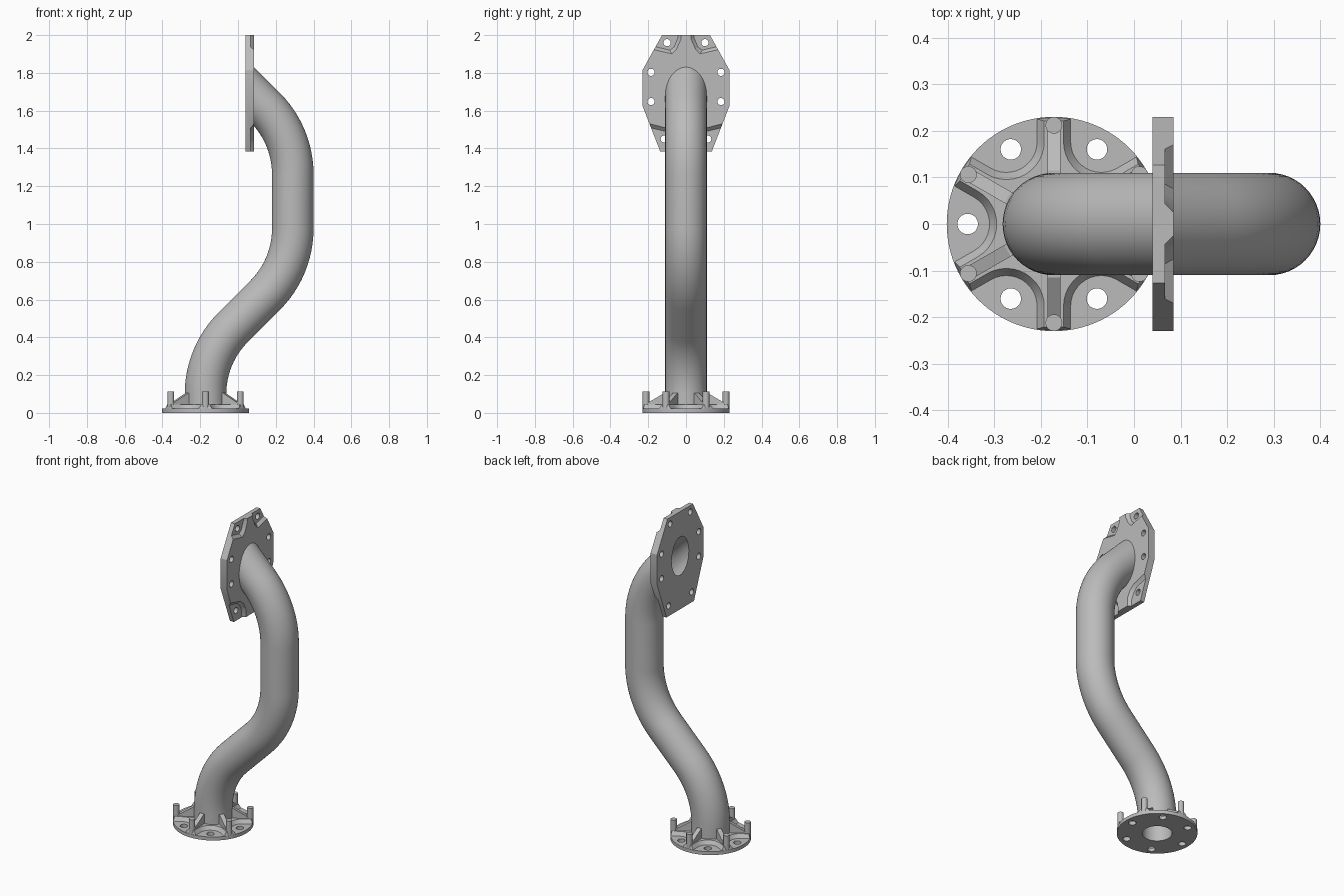
import bpy, bmesh
from math import sin, cos, pi, radians, tan
from mathutils import Vector, Matrix

if "Cube" in bpy.data.objects:
    bpy.data.objects.remove(bpy.data.objects["Cube"])

grey = bpy.data.materials.new("cast grey")
grey.use_nodes = True
grey.diffuse_color = (0.5, 0.5, 0.5, 1)
grey.node_tree.nodes["Principled BSDF"].inputs["Base Color"].default_value = (0.5, 0.5, 0.5, 1)

BASE_X = -0.172          # centre of the round flange
PIPE_R, BORE_R = 0.11, 0.085


def loft(name, rings):
    """Closed solid through a list of rings with equal point counts."""
    bm = bmesh.new()
    rows = [[bm.verts.new(p) for p in ring] for ring in rings]
    n = len(rows[0])
    for a, b in zip(rows, rows[1:]):
        for i in range(n):
            bm.faces.new((a[i], a[(i + 1) % n], b[(i + 1) % n], b[i]))
    bm.faces.new(rows[0])
    bm.faces.new(rows[-1])
    bmesh.ops.recalc_face_normals(bm, faces=bm.faces)
    mesh = bpy.data.meshes.new(name)
    bm.to_mesh(mesh)
    bm.free()
    mesh.materials.append(grey)
    obj = bpy.data.objects.new(name, mesh)
    bpy.context.collection.objects.link(obj)
    return obj


def circle(x, y, z, r, n=32):
    return [Vector((x + r * cos(2 * pi * i / n), y + r * sin(2 * pi * i / n), z)) for i in range(n)]


def rod(name, x, y, z0, z1, r, r1=None, n=32):
    return loft(name, [circle(x, y, z0, r, n), circle(x, y, z1, r1 or r, n)])


def activate(obj):
    bpy.ops.object.select_all(action='DESELECT')
    obj.select_set(True)
    bpy.context.view_layer.objects.active = obj


def boolean(obj, tool, operation='DIFFERENCE', keep=False):
    activate(obj)
    mod = obj.modifiers.new("cut", 'BOOLEAN')
    mod.object, mod.operation, mod.solver = tool, operation, 'EXACT'
    bpy.ops.object.modifier_apply(modifier=mod.name)
    if not keep:
        bpy.data.objects.remove(tool)


def around(obj, angle):
    """Turn a part built around the origin and set it on the base axis."""
    obj.data.transform(Matrix.Translation((BASE_X, 0, 0)) @ Matrix.Rotation(angle, 4, 'Z'))
    return obj


# Pipe centreline: straight runs joined by 45 degree bends
BEND = 0.5


def centreline(start_z, end_x):
    corners = [Vector((BASE_X, 0, start_z)), Vector((BASE_X, 0, 0.307)),
               Vector((0.29, 0, 0.769)), Vector((0.29, 0, 1.47)),
               Vector((end_x, 0, 1.76 - end_x))]
    path = [(corners[0], Vector((0, 0, 1)))]
    for a, b, c in zip(corners, corners[1:], corners[2:]):
        u, v = (b - a).normalized(), (c - b).normalized()
        begin = b - u * BEND * tan(pi / 8)
        side = (v - u * u.dot(v)).normalized()
        for i in range(13):
            t = radians(45) * i / 12
            path.append((begin + BEND * (u * sin(t) + side * (1 - cos(t))),
                         u * cos(t) + side * sin(t)))
    path.append((corners[-1], v))
    return path


def sweep(name, r, start_z, end_x, n=48):
    rings = []
    for centre, tangent in centreline(start_z, end_x):
        across = Vector((tangent.z, 0, -tangent.x))
        rings.append([centre + r * (across * cos(2 * pi * i / n) + Vector((0, sin(2 * pi * i / n), 0)))
                      for i in range(n)])
    # mitre the upper end to the upright plate
    rings[-1] = [p + tangent * ((end_x - p.x) / tangent.x) for p in rings[-1]]
    return loft(name, rings)


pipe = sweep("pipe", PIPE_R, 0.01, 0.05)
bore = sweep("bore_cutter", BORE_R, -0.05, -0.02)

# Round base flange: disc with a raised web cut by six U-shaped pockets
flange = rod("base_flange", BASE_X, 0, 0, 0.022, 0.23, n=96)
web = rod("flange_web", BASE_X, 0, 0.015, 0.045, 0.23, 0.222, n=96)


def pocket_ring(wall, z):
    c = 0.204
    r = c / 2 - wall
    edge = (0.3 - 2 * wall) * tan(pi / 6)
    pts = [Vector((0.3, edge, z))]
    for i in range(13):
        a = radians(120 + 10 * i)
        pts.append(Vector((c + r * cos(a), r * sin(a), z)))
    return pts + [Vector((0.3, -edge, z))]


for k in range(6):
    cutter = loft("pocket_cutter", [pocket_ring(0.044, 0.01), pocket_ring(0.036, 0.022),
                                    pocket_ring(0.020, 0.046), pocket_ring(0.020, 0.06)])
    boolean(web, around(cutter, k * pi / 3))
boolean(flange, web, 'UNION')
for k in range(6):
    boolean(flange, around(rod("bolt_cutter", 0.185, 0, -0.1, 0.2, 0.022), k * pi / 3))
boolean(flange, bore, keep=True)

# Gussets and locating pins between the bolt holes
for k in range(6):
    angle = (k + 0.5) * pi / 3
    side = [(0.095, 0.03), (0.21, 0.03), (0.215, 0.046), (0.115, 0.105), (0.095, 0.105)]
    around(loft(f"gusset_{k + 1}", [[Vector((r, y, z)) for r, z in side] for y in (-0.014, 0.014)]), angle)
    pin = around(rod(f"pin_{k + 1}", 0.212, 0, 0.01, 0.112, 0.018, n=24), angle)

# Upright mounting plate
half = [(0.127, 2.0), (0.23, 1.815), (0.23, 1.625), (0.137, 1.385)]
outline = half + [(-y, z) for y, z in reversed(half)]


def slab(name, low, high, x0, x1):
    return loft(name, [[Vector((x, y, z)) for y, z in poly] for x, poly in ((x0, low), (x1, high))])


plate = slab("mounting_plate", outline, outline, 0.04, 0.085)

# Sloped recesses beside the top and bottom ribs
top_floor = [(0.04, 2.1), (0.043, 1.985), (0.062, 1.938), (0.085, 1.92), (0.3, 1.972)]
top_rim = [(0.02, 2.1), (0.025, 1.98), (0.05, 1.925), (0.075, 1.9), (0.3, 1.952)]
low_floor = [(0.3, 1.535), (0.105, 1.49), (0.08, 1.465), (0.06, 1.43), (0.055, 1.3)]
low_rim = [(0.3, 1.56), (0.1, 1.508), (0.065, 1.48), (0.043, 1.44), (0.037, 1.3)]
low_floor.append((0.3, 1.3))
low_rim.append((0.3, 1.3))
top_floor.append((0.3, 2.1))
top_rim.append((0.3, 2.1))
for s in (1, -1):
    for floor, rim in ((top_floor, top_rim), (low_floor, low_rim)):
        boolean(plate, slab("recess_cutter", [(s * y, z) for y, z in floor],
                            [(s * y, z) for y, z in rim], 0.067, 0.086))
    for y, z in ((0.1, 1.96), (0.185, 1.803), (0.185, 1.648), (0.115, 1.45)):
        hole = rod("hole_cutter", 0, 0, -0.2, 0.3, 0.019, n=24)
        hole.data.transform(Matrix.Translation((0, s * y, z)) @ Matrix.Rotation(pi / 2, 4, 'Y'))
        boolean(plate, hole)
boolean(plate, bore, keep=True)
boolean(pipe, bore)

# Smooth round surfaces, crisp machined edges
for obj in list(bpy.context.collection.objects):
    if obj.type == 'MESH' and obj.data.materials and obj.data.materials[0] == grey:
        activate(obj)
        bpy.ops.object.shade_smooth_by_angle(angle=radians(25))
